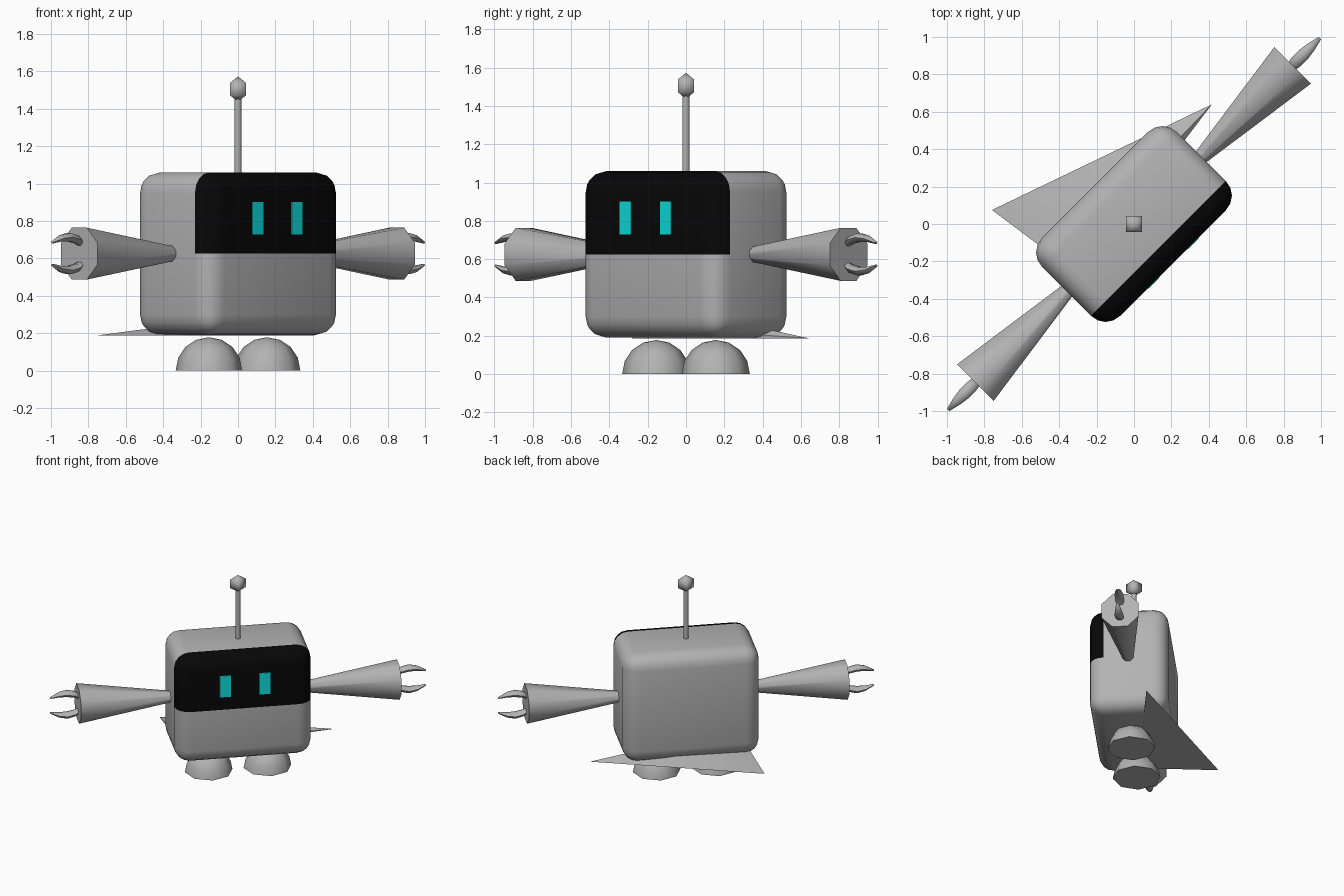
import bpy, bmesh, math
from mathutils import Matrix, Vector

if "Cube" in bpy.data.objects:
    bpy.data.objects.remove(bpy.data.objects["Cube"])

# Everything is built facing -y, then turned 45 degrees about z
TURN = Matrix.Rotation(math.radians(45), 4, 'Z')


def material(name, rgb):
    m = bpy.data.materials.new(name)
    m.diffuse_color = (*rgb, 1)
    m.use_nodes = True
    m.node_tree.nodes["Principled BSDF"].inputs["Base Color"].default_value = m.diffuse_color
    return m


GREY = material("grey_shell", (0.45, 0.45, 0.45))
BLACK = material("black_visor", (0.002, 0.002, 0.002))
CYAN = material("cyan_eye", (0.005, 0.75, 0.75))


def finish(bm, name, mats, smooth=None):
    bmesh.ops.recalc_face_normals(bm, faces=bm.faces)
    bm.transform(TURN)
    me = bpy.data.meshes.new(name)
    bm.to_mesh(me)
    bm.free()
    ob = bpy.data.objects.new(name, me)
    bpy.context.collection.objects.link(ob)
    for m in mats:
        me.materials.append(m)
    if smooth:
        bpy.ops.object.select_all(action='DESELECT')
        ob.select_set(True)
        bpy.context.view_layer.objects.active = ob
        bpy.ops.object.shade_smooth_by_angle(angle=math.radians(smooth))
    return ob


def box(bm, centre, size):
    mat = Matrix.Translation(centre) @ Matrix.Diagonal((*size, 1))
    bmesh.ops.create_cube(bm, size=1, matrix=mat)


# Body: rounded box, with the upper front cut out as the black visor
HALF_W, HALF_D, R = 0.51, 0.295, 0.11
bm = bmesh.new()
box(bm, (0, 0, 0.625), (2 * HALF_W, 2 * HALF_D, 0.87))
bmesh.ops.bevel(bm, geom=bm.edges[:], offset=R, segments=4, profile=0.5,
                affect='EDGES', clamp_overlap=True)
for co, no in (((0, 0, 0.625), (0, 0, 1)), ((0, -HALF_D + R, 0), (0, 1, 0))):
    bmesh.ops.bisect_plane(bm, geom=bm.verts[:] + bm.edges[:] + bm.faces[:],
                           plane_co=co, plane_no=no, dist=1e-4)
for f in bm.faces:
    c = f.calc_center_median()
    f.material_index = int(c.z > 0.625 and c.y < -HALF_D + R - 0.001)
finish(bm, "body", [GREY, BLACK], 40)

# Eyes: thin plates on the visor
for side, name in ((-1, "left_eye"), (1, "right_eye")):
    bm = bmesh.new()
    box(bm, (side * 0.148, -HALF_D - 0.001, 0.815), (0.083, 0.008, 0.173))
    finish(bm, name, [CYAN])

# Antenna: thin stalk and a four-sided knob
bm = bmesh.new()
bmesh.ops.create_cone(bm, cap_ends=True, segments=8, radius1=0.019, radius2=0.019,
                      depth=0.46, matrix=Matrix.Translation((0, 0, 1.24)))
finish(bm, "antenna_stalk", [GREY], 60)
bm = bmesh.new()
bmesh.ops.create_uvsphere(bm, u_segments=4, v_segments=3, radius=0.068,
                          matrix=Matrix.Translation((0, 0, 1.505)))
finish(bm, "antenna_knob", [GREY], 100)


def prong(bm, side, up):
    """Curved tapering finger made of rings along a short path."""
    path = [(1.17, 0.045, 0.022), (1.22, 0.075, 0.032), (1.28, 0.088, 0.034),
            (1.34, 0.082, 0.025), (1.405, 0.06, 0.009)]
    rings = []
    for x, z, r in path:
        ring = []
        for i in range(6):
            a = i * math.tau / 6
            ring.append(bm.verts.new((side * x, r * math.cos(a),
                                      0.625 + up * (z + 0.75 * r * math.sin(a)))))
        rings.append(ring)
    for a, b in zip(rings, rings[1:]):
        for i in range(6):
            j = (i + 1) % 6
            bm.faces.new((a[i], a[j], b[j], b[i]))
    bm.faces.new(rings[0])
    bm.faces.new(rings[-1])


for side, name in ((-1, "left"), (1, "right")):
    # Arm: eight-sided cone widening to the wrist
    bm = bmesh.new()
    start, end = 0.42, 1.2
    mat = (Matrix.Translation((side * (start + end) / 2, 0, 0.625))
           @ Matrix.Rotation(side * math.pi / 2, 4, 'Y')
           @ Matrix.Rotation(math.pi / 8, 4, 'Z'))
    bmesh.ops.create_cone(bm, cap_ends=True, segments=8, radius1=0.03,
                          radius2=0.15, depth=end - start, matrix=mat)
    finish(bm, name + "_arm", [GREY], 60)

    # Claw: upper and lower finger
    bm = bmesh.new()
    prong(bm, side, 1)
    prong(bm, side, -1)
    finish(bm, name + "_claw", [GREY], 65)

    # Foot: half dome with a flat sole
    bm = bmesh.new()
    bmesh.ops.create_uvsphere(bm, u_segments=8, v_segments=8, radius=0.178)
    bmesh.ops.bisect_plane(bm, geom=bm.verts[:] + bm.edges[:] + bm.faces[:],
                           plane_co=(0, 0, 0), plane_no=(0, 0, -1),
                           clear_outer=True, dist=1e-4)
    bmesh.ops.holes_fill(bm, edges=[e for e in bm.edges if e.is_boundary])
    bmesh.ops.translate(bm, verts=bm.verts, vec=(side * 0.22, 0, 0))
    finish(bm, name + "_foot", [GREY], 60)

# Tail: low pointed wedge spreading out behind the base
bm = bmesh.new()
for p in ((-0.484, 0.59, 0.187), (0.747, 0.158, 0.187), (-0.4, 0, 0.187),
          (-0.4, 0, 0.25), (0.35, 0.15, 0.25)):
    bm.verts.new(p)
bmesh.ops.convex_hull(bm, input=bm.verts[:])
finish(bm, "tail_wedge", [GREY], 30)
